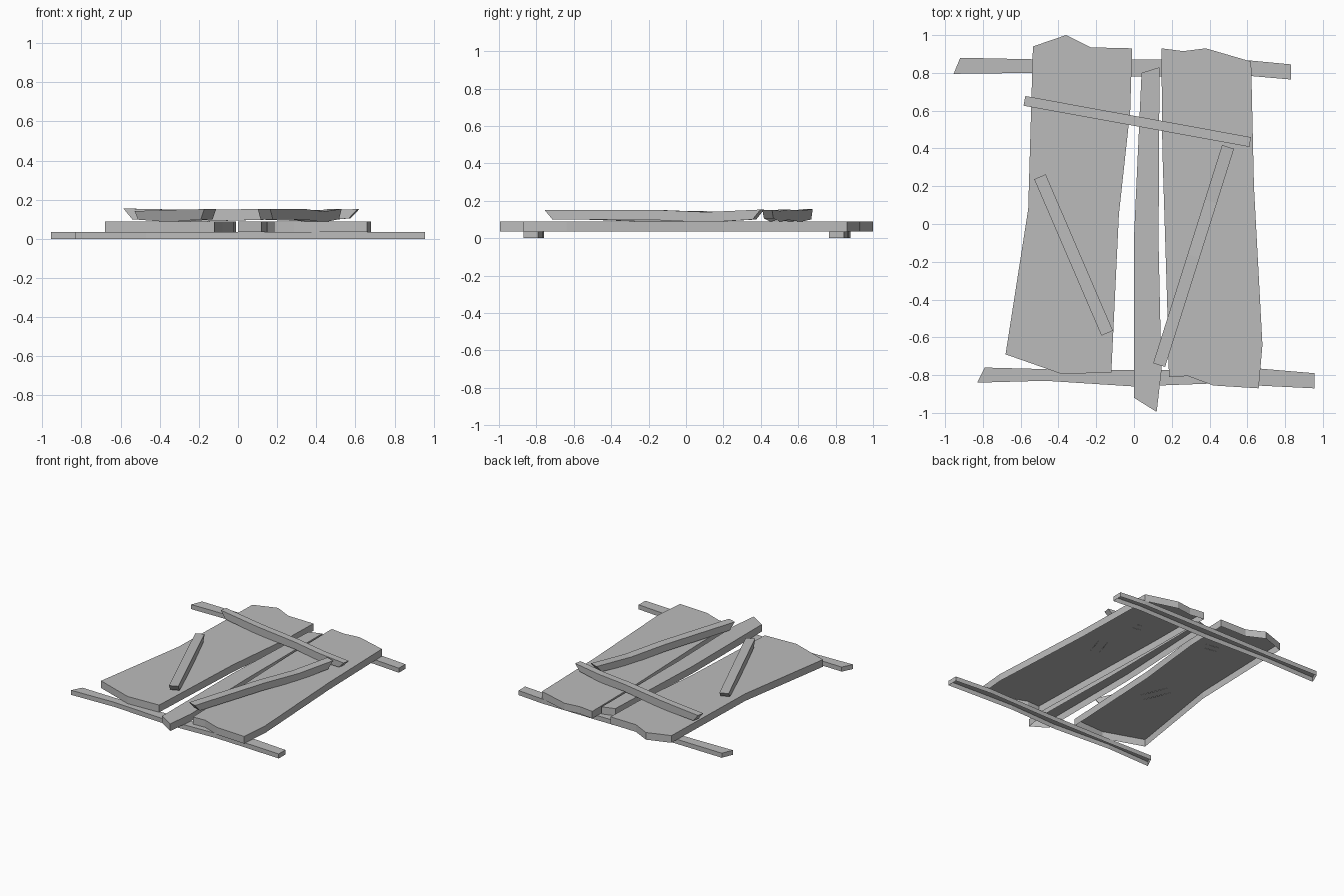
import bpy
import bmesh
from mathutils import Vector

cube = bpy.data.objects.get("Cube")
if cube:
    bpy.data.objects.remove(cube, do_unlink=True)

grey = bpy.data.materials.new("plain grey")
grey.use_nodes = True
colour = (0.5, 0.5, 0.5, 1)
grey.diffuse_color = colour
grey.node_tree.nodes["Principled BSDF"].inputs["Base Color"].default_value = colour


def finish(name, bm):
    mesh = bpy.data.meshes.new(name)
    bm.to_mesh(mesh)
    bm.free()
    mesh.materials.append(grey)
    obj = bpy.data.objects.new(name, mesh)
    bpy.context.collection.objects.link(obj)


def board(name, outline, low, high):
    """Flat top with side walls, open underneath; outline runs clockwise."""
    bm = bmesh.new()
    points = outline[::-1]
    top = [bm.verts.new((x, y, high)) for x, y in points]
    base = [bm.verts.new((x, y, low)) for x, y in points]
    bm.faces.new(top)
    for i in range(len(top)):
        j = (i + 1) % len(top)
        bm.faces.new((base[i], base[j], top[j], top[i]))
    finish(name, bm)


def batten(name, start, end, sections, width=0.066, undercut=0.045):
    """Narrow warped strip, open underneath, with undercut ends.
    Each section is (position along strip, bottom z, top z)."""
    bm = bmesh.new()
    a, b = Vector(start).to_3d(), Vector(end).to_3d()
    along = (b - a).normalized()
    side = Vector((-along.y, along.x, 0)) * width / 2
    rings = []
    for t, low, high in sections:
        p = a.lerp(b, t)
        shift = along * undercut * ((t == 0) - (t == 1))
        rings.append([bm.verts.new(v) for v in (
            p + shift + side + Vector((0, 0, low)),
            p + side + Vector((0, 0, high)),
            p - side + Vector((0, 0, high)),
            p + shift - side + Vector((0, 0, low)))])
    for r, s in zip(rings, rings[1:]):
        for k in range(3):
            bm.faces.new((r[k], r[k + 1], s[k + 1], s[k]))
    bm.faces.new(rings[0][::-1])
    bm.faces.new(rings[-1])
    bmesh.ops.recalc_face_normals(bm, faces=bm.faces)
    if sum(f.normal.z * f.calc_area() for f in bm.faces) < 0:
        bmesh.ops.reverse_faces(bm, faces=bm.faces)
    finish(name, bm)


# Cross beams on the ground
board("back_beam", [(-.955, .795), (-.92, .88), (-.44, .87), (.15, .87), (.62, .865),
                    (.83, .845), (.83, .765), (.6, .785), (0, .78), (-.54, .80)], 0, .035)
board("front_beam", [(-.83, -.84), (-.79, -.76), (-.4, -.77), (.1, -.775), (.66, -.765),
                     (.955, -.79), (.955, -.87), (.65, -.855), (.4, -.845), (0, -.86),
                     (-.47, -.83)], 0, .035)

# Rough-cut planks
LOW, HIGH = .035, .09
board("right_plank", [(-.535, .94), (-.36, 1), (-.23, .935), (-.01, .93), (-.02, .6),
                      (-.08, .05), (-.12, -.785), (-.38, -.795), (-.68, -.69),
                      (-.56, .08)], LOW, HIGH)
board("middle_plank", [(.04, .80), (.135, .83), (.13, -.1), (.145, -.78), (.12, -.995),
                       (0, -.92), (0, -.07)], LOW, HIGH)
board("left_plank", [(.145, .93), (.26, .915), (.38, .93), (.62, .86), (.635, .2),
                     (.68, -.64), (.66, -.87), (.42, -.855), (.285, -.805),
                     (.185, -.81), (.175, -.4), (.15, .4)], LOW, HIGH)

# Battens nailed across the top
batten("back_batten", (-.58, .652), (.615, .434),
       [(0, .1, .155), (.3, .088, .148), (.6, .098, .153), (.8, .088, .146), (1, .105, .152)],
       width=.052)
batten("left_batten", (.133, -.747), (.498, .408),
       [(0, .1, .152), (.5, .098, .152), (.75, .085, .14), (1, .1, .153)])
batten("right_batten", (-.498, .25), (-.142, -.578),
       [(0, .098, .142), (.5, .086, .148), (1, .1, .152)])
